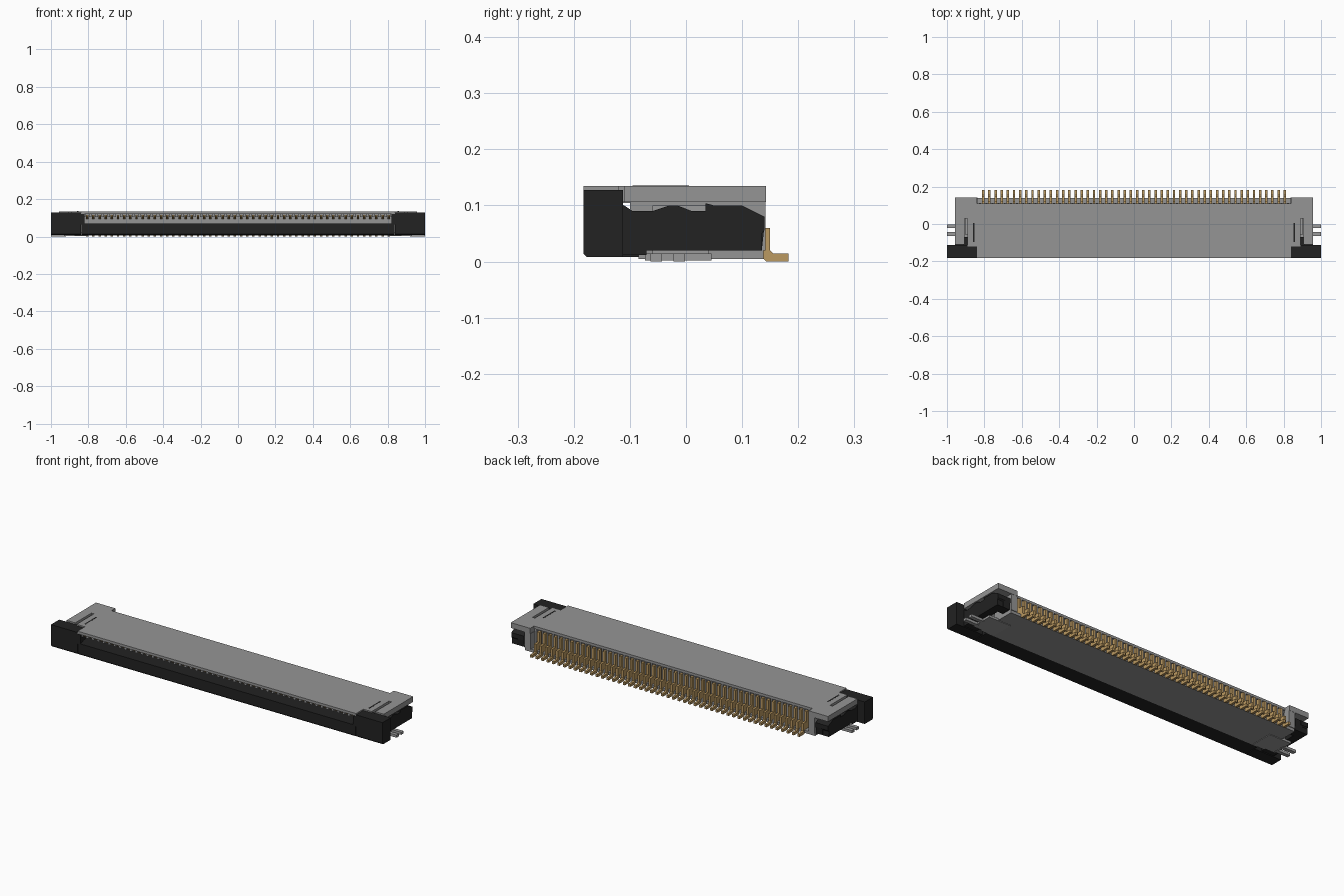
import bpy, bmesh

def mat(name, c):
    m = bpy.data.materials.new(name)
    m.diffuse_color = (*c, 1)
    return m

GREY = mat("housing grey", (0.30, 0.30, 0.30))
BLACK = mat("slider black", (0.016, 0.016, 0.016))
GOLD = mat("contact gold", (0.50, 0.32, 0.12))
STEEL = mat("clip steel", (0.33, 0.33, 0.33))

def finish(name, bm, m):
    bmesh.ops.recalc_face_normals(bm, faces=bm.faces)
    me = bpy.data.meshes.new(name)
    bm.to_mesh(me)
    bm.free()
    me.materials.append(m)
    ob = bpy.data.objects.new(name, me)
    bpy.context.collection.objects.link(ob)
    return ob

def add_prism(bm, pts, a, b, axis):
    """Extrude a 2D outline from a to b: axis 'x' uses (y, z), axis 'z' uses (x, y)."""
    place = (lambda p, t: (t, p[0], p[1])) if axis == 'x' else (lambda p, t: (p[0], p[1], t))
    lo = [bm.verts.new(place(p, a)) for p in pts]
    hi = [bm.verts.new(place(p, b)) for p in pts]
    n = len(pts)
    bm.faces.new(lo)
    bm.faces.new(hi[::-1])
    for i in range(n):
        j = (i + 1) % n
        bm.faces.new((lo[i], hi[i], hi[j], lo[j]))

def add_box(bm, x, y, z):
    add_prism(bm, [(x[0], y[0]), (x[1], y[0]), (x[1], y[1]), (x[0], y[1])], z[0], z[1], 'z')

def prism(name, pts, a, b, axis, m, mirror=False):
    bm = bmesh.new()
    add_prism(bm, pts, a, b, axis)
    if mirror:
        add_prism(bm, [(-p[0], p[1]) for p in pts] if axis == 'z' else pts,
                  a if axis == 'z' else -a, b if axis == 'z' else -b, axis)
    return finish(name, bm, m)

def boxes(name, items, m, mirror=False):
    bm = bmesh.new()
    for x, y, z in items:
        add_box(bm, x, y, z)
        if mirror:
            add_box(bm, (-x[1], -x[0]), y, z)
    return finish(name, bm, m)

N, PITCH = 50, 0.0329
xs = [(i - (N - 1) / 2) * PITCH for i in range(N)]

# Housing: thin top, floor and rear wall
boxes("housing_top", [((-0.84, 0.84), (-0.183, 0.11), (0.121, 0.135))], GREY)
boxes("housing_floor", [((-0.875, 0.875), (-0.085, 0.138), (0.005, 0.02))], GREY)
boxes("housing_rear_wall", [((-0.85, 0.85), (0.05, 0.104), (0.02, 0.121))], GREY)
boxes("housing_side_wall", [((0.838, 0.875), (-0.10, 0.142), (0.02, 0.106))], GREY, True)

# Housing wings, with a notch beside the slider arm
prism("housing_wing", [(0.84, -0.12), (0.89, -0.12), (0.89, 0.03), (0.905, 0.03), (0.905, -0.11),
                       (0.957, -0.11), (0.957, 0.143), (0.84, 0.143)],
      0.106, 0.135, 'z', GREY, True)

# Ribs between the contacts, front comb and rear dividers
ribs = []
for i in range(N + 1):
    x = (i - N / 2) * PITCH
    ribs.append(((x - 0.007, x + 0.007), (-0.172, 0.05), (0.104, 0.122)))
    ribs.append(((x - 0.005, x + 0.005), (0.10, 0.112), (0.02, 0.121)))
boxes("housing_ribs", ribs, GREY)

# Contacts: upper spring beam, rear spine and solder foot
bm = bmesh.new()
outline = [(-0.165, 0.108), (-0.15, 0.098), (-0.12, 0.106), (0.05, 0.095), (0.05, 0.045),
           (-0.06, 0.035), (-0.06, 0.022), (0.137, 0.022), (0.137, 0.006), (0.143, 0.0),
           (0.183, 0.0), (0.183, 0.014), (0.156, 0.014), (0.15, 0.02), (0.15, 0.06),
           (0.122, 0.06), (0.122, 0.115), (-0.165, 0.115)]
for x in xs:
    add_prism(bm, outline, x - 0.0065, x + 0.0065, 'x')
finish("contacts", bm, GOLD)

# Slider: front bar with tongue reaching into the housing
prism("slider_bar", [(-0.183, 0.014), (-0.177, 0.008), (-0.085, 0.008), (-0.085, 0.046),
                     (0.02, 0.046), (0.02, 0.062), (-0.06, 0.07), (-0.183, 0.07)],
      -0.836, 0.836, 'x', BLACK)

# Slider ears: end blocks with a chamfered inner edge
prism("slider_ear", [(-0.183, 0.014), (-0.177, 0.008), (-0.112, 0.008), (-0.112, 0.128),
                     (-0.183, 0.128)], 0.84, 1.0, 'x', BLACK, True)
prism("slider_ear_lip", [(0.822, -0.183), (0.85, -0.183), (0.85, -0.118), (0.84, -0.118)],
      0.065, 0.12, 'z', BLACK, True)

# Slider arms: notched latch profile under the wings, with a hooked end
prism("slider_arm", [(-0.118, 0.02), (0.135, 0.02), (0.135, 0.05), (0.14, 0.056), (0.14, 0.08),
                     (0.10, 0.10), (0.05, 0.10), (0.035, 0.104), (0.035, 0.09), (0.01, 0.09),
                     (-0.015, 0.10), (-0.03, 0.10), (-0.06, 0.09), (-0.095, 0.09),
                     (-0.118, 0.105)], 0.912, 0.956, 'x', BLACK, True)
prism("slider_hook", [(0.085, 0.02), (0.135, 0.02), (0.139, 0.056), (0.139, 0.08), (0.10, 0.10),
                      (0.085, 0.10)], 0.88, 0.92, 'x', BLACK, True)
boxes("slider_arm_foot", [((0.88, 0.956), (-0.118, -0.07), (0.012, 0.09))], BLACK, True)

# Solder clips: plate under each end, two prongs and an upright blade
boxes("solder_clip", [((0.80, 0.93), (-0.073, 0.045), (0.002, 0.014)),
                      ((0.92, 1.0), (-0.022, -0.002), (0.0, 0.014)),
                      ((0.92, 1.0), (-0.063, -0.043), (0.0, 0.014)),
                      ((0.89, 0.902), (-0.06, 0.04), (0.014, 0.10))], STEEL, True)
boxes("top_slot", [((0.853, 0.861), (-0.095, 0.005), (0.1345, 0.1355))], BLACK, True)
